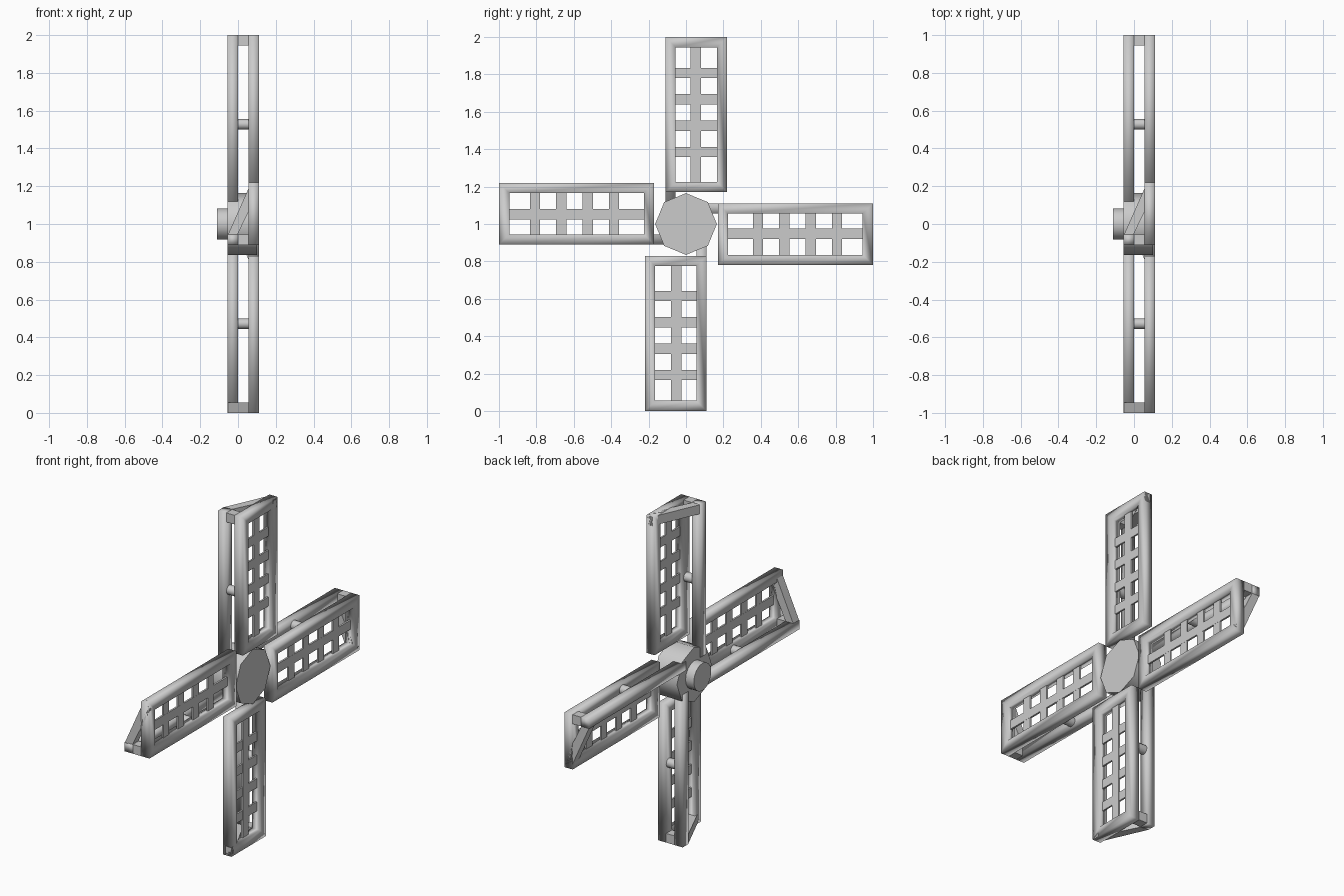
import bpy, bmesh, math
from mathutils import Matrix, Vector

if "Cube" in bpy.data.objects:
    bpy.data.objects.remove(bpy.data.objects["Cube"])

CENTRE = Vector((0, 0, 1))
W = 0.055  # bar thickness


def finish(name, bm, smooth=None):
    me = bpy.data.meshes.new(name)
    bmesh.ops.recalc_face_normals(bm, faces=bm.faces)
    bm.to_mesh(me)
    bm.free()
    ob = bpy.data.objects.new(name, me)
    bpy.context.collection.objects.link(ob)
    if smooth is not None:
        me.shade_smooth()
        if smooth < 180:
            me.set_sharp_from_angle(angle=math.radians(smooth))
    return ob


def box(bm, x0, x1, y0, y1, z0, z1):
    m = Matrix.Translation(((x0 + x1) / 2, (y0 + y1) / 2, (z0 + z1) / 2))
    bmesh.ops.create_cube(bm, size=1, matrix=m @ Matrix.Diagonal((x1 - x0, y1 - y0, z1 - z0, 1)))


def prism(bm, outline, z0, z1):
    """Extrude an x,y outline along z."""
    f = bm.faces.new([bm.verts.new((x, y, z0)) for x, y in outline])
    ext = bmesh.ops.extrude_face_region(bm, geom=[f])
    vs = [v for v in ext["geom"] if isinstance(v, bmesh.types.BMVert)]
    bmesh.ops.translate(bm, verts=vs, vec=(0, 0, z1 - z0))


def cylinder_x(bm, x0, x1, y, z, r, n):
    m = Matrix.Translation(((x0 + x1) / 2, y, z)) @ Matrix.Rotation(math.pi / 2, 4, "Y")
    bmesh.ops.create_cone(bm, cap_ends=True, segments=n, radius1=r, radius2=r,
                          depth=x1 - x0, matrix=m)


def frame(bm):
    # mitred rectangular ring, swept around four corners
    ring = []
    for cy, cz, sy, sz in ((-.11, .17, 1, 1), (.22, .17, -1, 1), (.22, 1, -1, -1), (-.11, 1, 1, -1)):
        iy, iz = cy + sy * W, cz + sz * W
        ring.append([bm.verts.new(p) for p in
                     ((.055, cy, cz), (.11, cy, cz), (.11, iy, iz), (.055, iy, iz))])
    for i in range(4):
        a, b = ring[i], ring[(i + 1) % 4]
        for k in range(4):
            j = (k + 1) % 4
            bm.faces.new((a[k], a[j], b[j], b[k]))


def spar(bm):
    box(bm, -.055, 0, -.11, -.055, .08, 1)


def end_brace(bm):
    # short link and diagonal closing the triangular tip
    box(bm, 0, .055, -.11, -.055, 1 - W, 1)
    prism(bm, ((-.055, -.06), (-.005, -.06), (.11, .175), (.11, .22), (.07, .22)), 1 - W, 1)


def spacer(bm):
    cylinder_x(bm, -.01, .065, -.0825, .528, .0275, 12)


def lattice(bm):
    box(bm, .077, .088, .025, .08, .2, .97)
    for z in (.385, .525, .667, .807):
        box(bm, .0775, .0875, -.08, .19, z - W / 2, z + W / 2)


# four sails turned around the hub
for i, side in enumerate(("top", "left", "bottom", "right")):
    turn = Matrix.Translation(CENTRE) @ Matrix.Rotation(i * math.pi / 2, 4, "X")
    for part, build, smooth in (("frame", frame, 180), ("spar", spar, 180),
                                ("end_brace", end_brace, 40), ("spacer", spacer, 40),
                                ("lattice", lattice, None)):
        bm = bmesh.new()
        build(bm)
        ob = finish(f"{side}_sail_{part}", bm, smooth)
        ob.matrix_world = turn

# octagonal hub
bm = bmesh.new()
cylinder_x(bm, -.055, .1, 0, 1, .165, 8)
finish("hub", bm, 50)

# axle stub behind the hub
bm = bmesh.new()
cylinder_x(bm, -.11, -.04, 0, 1, .083, 16)
finish("axle", bm, 40)
